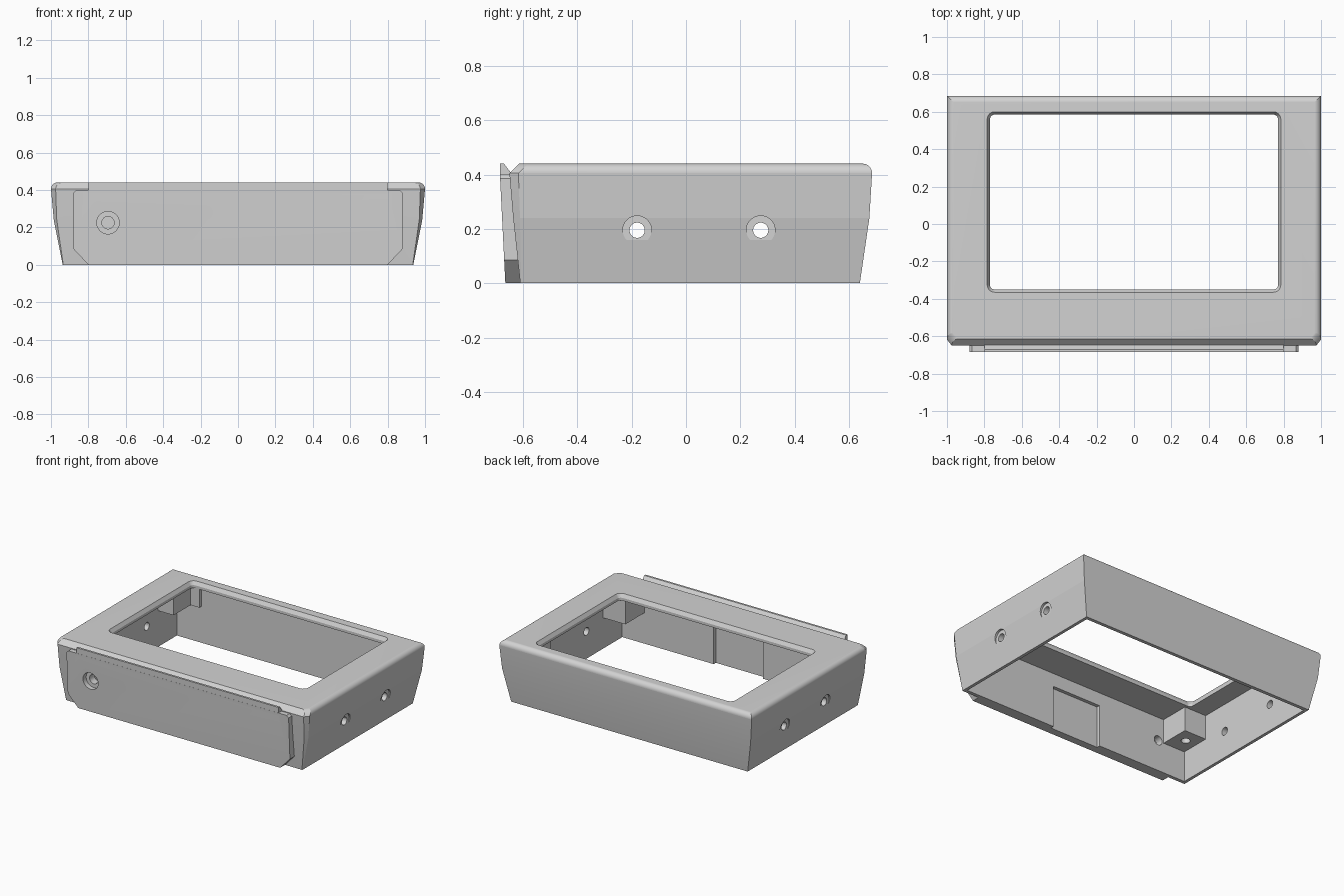
import bpy, bmesh, math
from mathutils import Vector

if "Cube" in bpy.data.objects:
    bpy.data.objects.remove(bpy.data.objects["Cube"])

grey = bpy.data.materials.new("plain grey")
grey.diffuse_color = (0.65, 0.65, 0.65, 1)
grey.use_nodes = True
grey.node_tree.nodes["Principled BSDF"].inputs["Base Color"].default_value = grey.diffuse_color


def loft(name, rings):
    """Closed solid through rings of equal point count."""
    bm = bmesh.new()
    loops = [[bm.verts.new(p) for p in r] for r in rings]
    n = len(rings[0])
    for a, b in zip(loops, loops[1:]):
        for i in range(n):
            j = (i + 1) % n
            bm.faces.new((a[i], a[j], b[j], b[i]))
    bm.faces.new(loops[0])
    bm.faces.new(loops[-1])
    bmesh.ops.recalc_face_normals(bm, faces=bm.faces)
    me = bpy.data.meshes.new(name)
    bm.to_mesh(me)
    bm.free()
    me.materials.append(grey)
    ob = bpy.data.objects.new(name, me)
    bpy.context.collection.objects.link(ob)
    return ob


def box(name, x0, x1, y0, y1, z0, z1):
    return loft(name, [[(x0, y0, z), (x1, y0, z), (x1, y1, z), (x0, y1, z)]
                       for z in (z0, z1)])


def cylinder(name, start, end, r, n=40):
    a, b = Vector(start), Vector(end)
    q = (b - a).to_track_quat('Z', 'Y')
    circle = [q @ Vector((r * math.cos(2 * math.pi * i / n),
                          r * math.sin(2 * math.pi * i / n), 0)) for i in range(n)]
    return loft(name, [[c + p for c in circle] for p in (a, b)])


def combine(target, tool, op):
    """Apply one boolean and discard the tool."""
    m = target.modifiers.new(op, 'BOOLEAN')
    m.object, m.operation, m.solver = tool, op, 'EXACT'
    dg = bpy.context.evaluated_depsgraph_get()
    dg.update()
    me = bpy.data.meshes.new_from_object(target.evaluated_get(dg))
    target.modifiers.clear()
    target.data = me
    bpy.data.objects.remove(tool)


def add(tool):
    combine(shell, tool, 'UNION')


def cut(tool):
    combine(shell, tool, 'DIFFERENCE')


def body_ring(z, x, back, front, cx, cy):
    return [(-x, front + cy, z), (-x + cx, front, z), (x - cx, front, z),
            (x, front + cy, z), (x, back, z), (-x, back, z)]


# Tapered outer body with rounded top edge and chamfered front edges
rings = [body_ring(0, .937, .64, -.61, .003, .003),
         body_ring(.24, .985, .675, -.636, .016, .025)]
R, STEPS = .035, 18
for i in range(STEPS + 1):
    t = math.pi / 2 * i / STEPS
    dz, inset = R * math.sin(t), R * (1 - math.cos(t))
    rings.append(body_ring(.405 + dz, 1 - inset, .685 - inset, -.65 + dz, .025, .033))
shell = loft("case_shell", rings)

# Raised front plate with clipped corners, leaning with the wall
half = [(.8, 0), (.88, .085), (.88, .385), (.865, .4)]
outline = half + [(-x, z) for x, z in reversed(half)]
add(loft("front_plate", [[(x, -.665 - .05 * z, z) for x, z in outline],
                         [(x, -.6, z) for x, z in outline]]))
# Lip along the top of the plate
lip = [(-.684, .38), (-.685, .44), (-.67, .44), (-.647, .41), (-.62, .41), (-.62, .38)]
add(loft("front_lip", [[(x, y, z) for y, z in lip] for x in (-.8, .8)]))

# Hollow inside, open underneath
cut(box("cavity", -.915, .915, -.585, .615, -.1, .395))


# Screen window with rounded corners and a bevelled rim
def window_ring(z, grow):
    r, pts = .025, []
    for k, (sx, y) in enumerate([(1, .585), (-1, .585), (-1, -.35), (1, -.35)]):
        cx = sx * (.77 - r)
        cy = y - r if y > 0 else y + r
        for i in range(7):
            a = math.pi / 2 * (k + i / 6)
            pts.append((cx + (r + grow) * math.cos(a), cy + (r + grow) * math.sin(a), z))
    return pts


cut(loft("window", [window_ring(.3, 0), window_ring(.415, 0), window_ring(.45, .021)]))

# Recess inside the front wall
cut(box("front_recess", -.2, .19, -.61, -.55, -.1, .3))

# Counterbored socket in the front plate
cut(cylinder("front_bore", (-.695, -.8, .225), (-.695, -.64, .225), .06))
cut(cylinder("front_hole", (-.695, -.8, .225), (-.695, -.5, .225), .033))

# Screw holes in both side walls
for s in (-1, 1):
    for y in (-.18, .275):
        cut(cylinder("side_bore", (s * 1.1, y, .195), (s * .969, y, .195), .053))
        cut(cylinder("side_hole", (s * 1.1, y, .195), (s * .85, y, .195), .028))

# Screw posts hanging from the ceiling in the corners
for s in (-1, 1):
    for x, y0, y1, z in [(.74, -.6, -.37, .22), (.79, .4, .63, .26), (.72, .592, .632, .26)]:
        a, b = sorted((s * x, s * .93))
        add(box("post", a, b, y0, y1, z, .42))
    for x, y in [(.83, -.47), (.85, .5)]:
        cut(cylinder("post_hole", (s * x, y, .1), (s * x, y, .36), .03, 24))

# Smooth the rounded edge and bores, keep the folds sharp
bpy.context.view_layer.objects.active = shell
shell.select_set(True)
bpy.ops.object.shade_smooth_by_angle(angle=math.radians(5.5))
